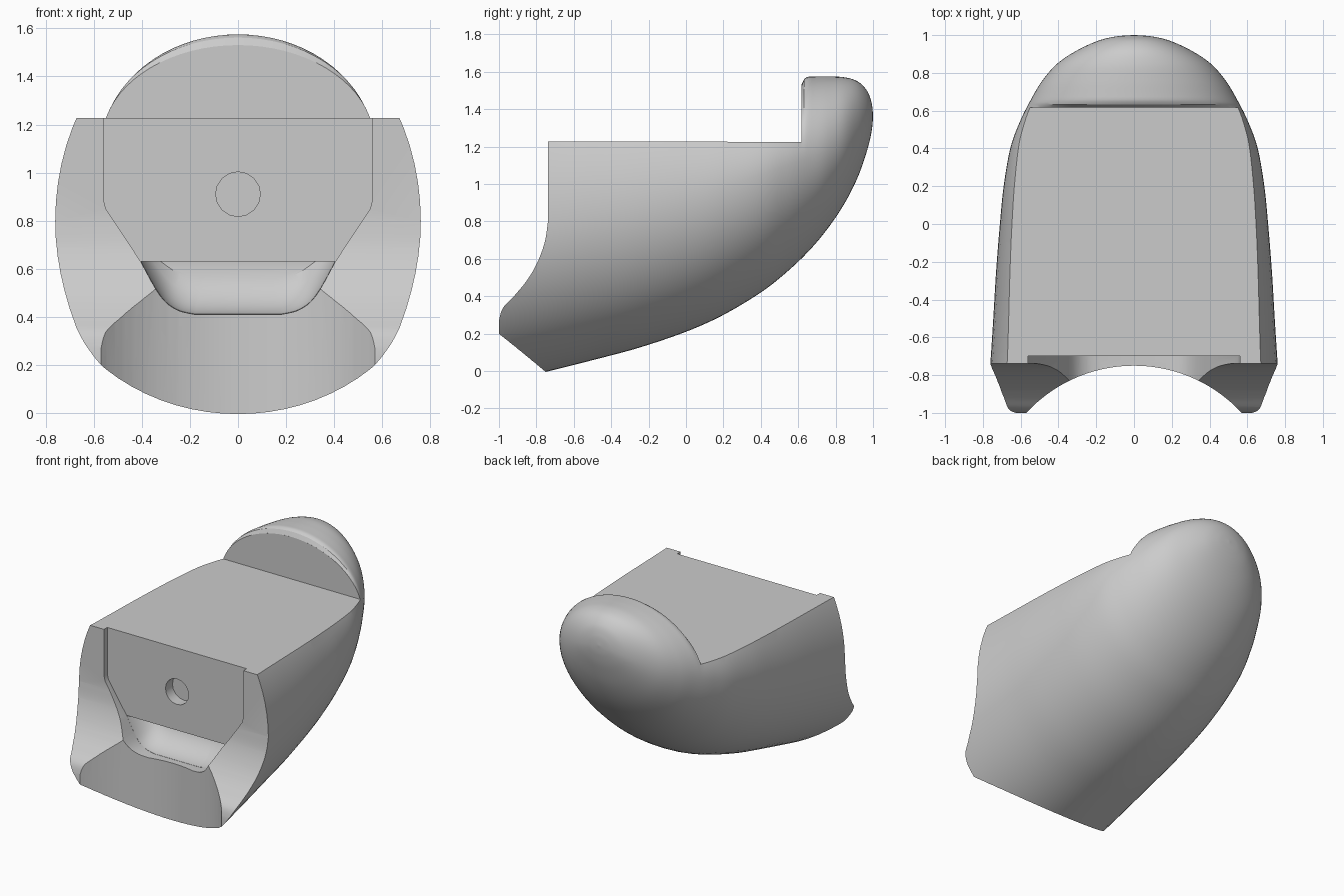
import bpy, math
from math import sin, cos, pi, sqrt
from mathutils import Vector

if "Cube" in bpy.data.objects:
    bpy.data.objects.remove(bpy.data.objects["Cube"])


def mesh_object(name, verts, faces):
    me = bpy.data.meshes.new(name)
    me.from_pydata(verts, [], faces)
    ob = bpy.data.objects.new(name, me)
    bpy.context.collection.objects.link(ob)
    bpy.ops.object.select_all(action='DESELECT')
    ob.select_set(True)
    bpy.context.view_layer.objects.active = ob
    bpy.ops.object.mode_set(mode='EDIT')
    bpy.ops.mesh.select_all(action='SELECT')
    bpy.ops.mesh.normals_make_consistent(inside=False)
    bpy.ops.object.mode_set(mode='OBJECT')
    return ob


def loft(name, rings):
    n = len(rings[0])
    verts = [p for r in rings for p in r]
    faces = [(i * n + j, i * n + (j + 1) % n, (i + 1) * n + (j + 1) % n, (i + 1) * n + j)
             for i in range(len(rings) - 1) for j in range(n)]
    faces += [tuple(range(n)), tuple(range((len(rings) - 1) * n, len(rings) * n))]
    return mesh_object(name, verts, faces)


def spline(keys, steps):
    out = []
    for i in range(len(keys) - 1):
        p = [keys[max(0, min(len(keys) - 1, i + k))] for k in (-1, 0, 1, 2)]
        for s in range(steps):
            t = s / steps
            out.append([0.5 * (2 * b + (c - a) * t + (2 * a - 5 * b + 4 * c - d) * t * t
                               + (3 * b - a - 3 * c + d) * t ** 3) for a, b, c, d in zip(*p)])
    return out + [list(keys[-1])]


# Hull sections: y, bottom z, widest z, top z, half width
keys = [(-1.1, -.09, .75, 1.82, .785), (-.92, -.045, .775, 1.79, .775), (-.73, 0, .80, 1.76, .76),
        (-.5, .058, .84, 1.74, .745), (-.25, .125, .88, 1.72, .73), (0, .21, .93, 1.69, .71),
        (.2, .30, .985, 1.64, .69), (.4, .42, 1.05, 1.59, .655), (.54, .53, 1.10, 1.578, .605),
        (.66, .645, 1.14, 1.575, .545), (.76, .765, 1.18, 1.575, .485), (.85, .90, 1.23, 1.57, .405),
        (.92, 1.04, 1.28, 1.547, .30), (.97, 1.185, 1.32, 1.495, .19), (.993, 1.285, 1.345, 1.43, .095),
        (1.0, 1.355, 1.36, 1.365, .005)]
rings = []
for y, zb, zc, zt, a in spline(keys, 8):
    d = min(max((.665 - y) / .046, 0), 1)          # rounded lip on the raised end
    zt -= .045 * (1 - sqrt(1 - d * d))
    ring = []
    for k in range(72):
        t = 2 * pi * k / 72
        h = (zt - zc) if sin(t) > 0 else (zc - zb)
        ring.append((a * cos(t), y, zc + h * sin(t)))
    rings.append(ring)
body = loft("hull_body", rings)


def cut(tool):
    tool.hide_render = True
    m = body.modifiers.new("cut", 'BOOLEAN')
    m.operation = 'DIFFERENCE'
    m.solver = 'EXACT'
    m.object = tool
    bpy.context.view_layer.objects.active = body
    bpy.ops.object.modifier_apply(modifier=m.name)
    bpy.data.objects.remove(tool, do_unlink=True)


# Flat deck in front of the raised end
deck = [(-2, 1.23), (.617, 1.225), (.617, 3), (-2, 3)]
cut(loft("deck_cutter", [[(x, y, z) for y, z in deck] for x in (-2, 2)]))

# Curved front face
front = spline([(-.738, .80), (-.755, .69), (-.795, .58), (-.85, .485), (-.92, .40),
                (-.98, .335), (-1.0, .27)], 5)
front = [(-.738, 3)] + front + [(-1.0, -1), (-3, -1), (-3, 3)]
cut(loft("front_cutter", [[(x, y, z) for y, z in front] for x in (-2, 2)]))

# Upright concave scoop under the front
R = .775
cut(loft("concave_cutter", [[(R * cos(2 * pi * k / 96), -1.525 + R * sin(2 * pi * k / 96), z)
                             for k in range(96)] for z in (-.5, 1.0)]))

# Recess with the flat front panel
lower = spline([(.405, .63), (.345, .52), (.30, .46), (.245, .425), (.18, .41)], 4)
half = [(.56, 2), (.56, .89), (.55, .85)] + lower
outline = half + [(-x, z) for x, z in reversed(half)]
cut(loft("recess_cutter", [[(x, y, z) for x, z in outline] for y in (-2, -.70)]))

# Sloping bowl below the panel
bowl = lower + [(-x, z) for x, z in reversed(lower)]
steps = []
for k in range(8):
    t = k / 7 * .95
    s = sqrt(1 - t * t)
    steps.append([(x * (.7 + .3 * s), -.72 + .22 * t, .63 - (.63 - z) * s) for x, z in bowl])
cut(loft("bowl_cutter", steps))

# Round hole in the panel
cut(loft("hole_cutter", [[(.093 * cos(2 * pi * k / 16), y, .91 + .093 * sin(2 * pi * k / 16))
                          for k in range(16)] for y in (-.8, -.62)]))

bpy.ops.object.select_all(action='DESELECT')
body.select_set(True)
bpy.context.view_layer.objects.active = body
bpy.ops.object.shade_smooth_by_angle(angle=math.radians(30))
